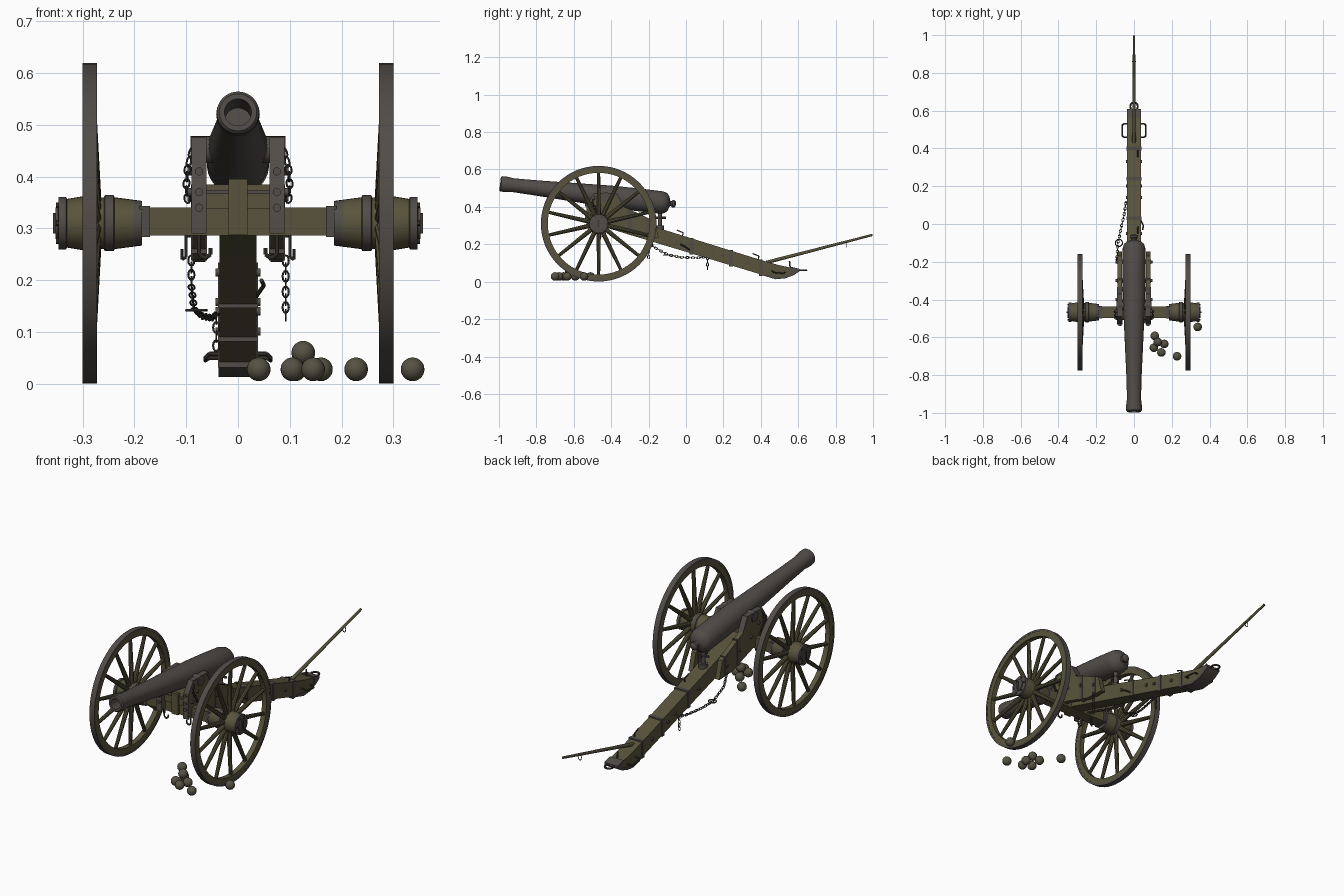
import bpy, bmesh, math
from mathutils import Vector, Matrix

if "Cube" in bpy.data.objects:
    bpy.data.objects.remove(bpy.data.objects["Cube"])

def mat(name, col):
    m = bpy.data.materials.new(name)
    m.diffuse_color = (*col, 1)
    m.use_nodes = True
    m.node_tree.nodes["Principled BSDF"].inputs["Base Color"].default_value = m.diffuse_color
    return m

WOOD = mat("olive_wood", (0.098, 0.088, 0.045))
IRON = mat("dark_iron", (0.082, 0.072, 0.064))
SHOT = mat("shot_iron", (0.092, 0.083, 0.056))
CHAIN = mat("black_iron", (0.05, 0.046, 0.036))

def finish(bm, name, mats, mirror=False, rule=None):
    bmesh.ops.recalc_face_normals(bm, faces=bm.faces)
    if rule:
        for f in bm.faces:
            f.material_index = rule(f.calc_center_median())
    me = bpy.data.meshes.new(name)
    bm.to_mesh(me)
    bm.free()
    ob = bpy.data.objects.new(name, me)
    bpy.context.collection.objects.link(ob)
    for m in mats:
        me.materials.append(m)
    if mirror:
        ob.modifiers.new("Mirror", 'MIRROR')
    return ob

def frame(p, d):
    return Matrix.Translation(p) @ Vector(d).to_track_quat('Z', 'Y').to_matrix().to_4x4()

def lathe(bm, prof, p, d, n=32, closed=False):
    """Revolve (radius, distance) points about the axis d through p."""
    vs = [bm.verts.new((r, 0, t)) for r, t in prof]
    es = [bm.edges.new(e) for e in zip(vs, vs[1:])]
    if closed:
        es.append(bm.edges.new((vs[-1], vs[0])))
    g = bmesh.ops.spin(bm, geom=vs + es, cent=(0, 0, 0), axis=(0, 0, 1),
                       angle=2 * math.pi, steps=n, use_merge=False)
    allv = list({v for e in es for f in e.link_faces for v in f.verts} | set(vs))
    seen, stack = set(allv), list(allv)
    while stack:
        for e in stack.pop().link_edges:
            for w in e.verts:
                if w not in seen:
                    seen.add(w)
                    stack.append(w)
    bmesh.ops.transform(bm, matrix=frame(p, d), verts=list(seen))
    bmesh.ops.remove_doubles(bm, verts=list(seen), dist=1e-5)

def bar(bm, a, b, r0, r1=None, n=10):
    a, b = Vector(a), Vector(b)
    bmesh.ops.create_cone(bm, cap_ends=True, segments=n, radius1=r0, radius2=r0 if r1 is None else r1,
                          depth=(b - a).length, matrix=frame((a + b) / 2, b - a))

def box(bm, x0, x1, y0, y1, z0, z1):
    m = Matrix.Translation(((x0 + x1) / 2, (y0 + y1) / 2, (z0 + z1) / 2))
    bmesh.ops.create_cube(bm, size=1, matrix=m @ Matrix.Diagonal((x1 - x0, y1 - y0, z1 - z0, 1)))

def slab(bm, prof, x0, x1):
    """Extrude a (y, z) outline from x0 to x1."""
    f = bm.faces.new([bm.verts.new((x0, y, z)) for y, z in prof])
    g = bmesh.ops.extrude_face_region(bm, geom=[f])
    bmesh.ops.translate(bm, vec=(x1 - x0, 0, 0),
                        verts=[v for v in g['geom'] if isinstance(v, bmesh.types.BMVert)])

def ring(bm, m, rx, ry, wire, n=12, k=6):
    """Oval wire ring in the local xy plane of m."""
    rows = []
    for i in range(n):
        a = 2 * math.pi * i / n
        c, s = math.cos(a), math.sin(a)
        rows.append([bm.verts.new(m @ Vector((c * (rx + wire * math.cos(b)), s * (ry + wire * math.cos(b)),
                     wire * math.sin(b)))) for b in (2 * math.pi * j / k for j in range(k))])
    for i in range(n):
        for j in range(k):
            p, q = rows[i], rows[(i + 1) % n]
            bm.faces.new((p[j], q[j], q[(j + 1) % k], p[(j + 1) % k]))

def chain(bm, pts, step=0.016):
    i = 0
    for a, b in zip(pts, pts[1:]):
        a, b = Vector(a), Vector(b)
        n = max(1, round((b - a).length / step))
        for j in range(n):
            m = frame(a.lerp(b, (j + 0.5) / n), b - a) @ Matrix.Rotation(math.pi / 2 * (i % 2), 4, 'Z')
            ring(bm, m @ Matrix.Rotation(math.pi / 2, 4, 'X'), 0.006, 0.0105, 0.002)
            i += 1

def wire(bm, pts, r):
    for a, b in zip(pts, pts[1:]):
        bar(bm, a, b, r, n=8)

WY, WZ, X = -0.467, 0.31, (1, 0, 0)

# Gun barrel with bore, rounded breech and knob
bm = bmesh.new()
axis = Vector((0, 0.91, -0.106)).normalized()
muzzle = Vector((0, -0.994, 0.524))
lathe(bm, [(0, .15), (.026, .15), (.026, 0), (.036, 0), (.041, .006), (.042, .03), (.037, .07), (.041, .2),
           (.051, .42), (.059, .6), (.061, .75), (.060, .87), (.054, .893), (.038, .907), (.016, .914),
           (.013, .92), (.02, .928), (.02, .938), (.012, .945), (0, .947)], muzzle, axis, 40)
finish(bm, "barrel", [IRON])
bm = bmesh.new()
bar(bm, (-.092, -.43, .452), (.092, -.43, .452), .026, n=24)
finish(bm, "trunnions", [IRON])

# Wheels: felloe ring, iron tyre, spokes and hub
bm = bmesh.new()
lathe(bm, [(.272, .273), (.300, .273), (.300, .299), (.272, .299)], (0, WY, WZ), X, 64, True)
finish(bm, "wheel_rim", [WOOD], True)
bm = bmesh.new()
lathe(bm, [(.299, .272), (.309, .272), (.309, .300), (.299, .300)], (0, WY, WZ), X, 64, True)
finish(bm, "wheel_tyre", [IRON], True)
bm = bmesh.new()
for i in range(14):
    a = 2 * math.pi * (i + .5) / 14
    c, s = math.cos(a), math.sin(a)
    bar(bm, (.276, WY + .04 * c, WZ + .04 * s), (.285, WY + .28 * c, WZ + .28 * s), .0125, .0085)
finish(bm, "wheel_spokes", [WOOD], True)
bm = bmesh.new()
lathe(bm, [(0, .185), (.043, .185), (.045, .2), (.05, .238), (.054, .24), (.054, .257), (.05, .259), (.05, .27),
           (.052, .3), (.047, .33), (.051, .332), (.051, .346), (.03, .347), (.03, .352), (0, .352)],
      (0, WY, WZ), X, 32)
finish(bm, "wheel_hub", [WOOD, IRON], True,
       lambda c: int(.239 < c.x < .258 or c.x > .331 or c.x < .2))
bm = bmesh.new()
box(bm, .348, .357, WY - .005, WY + .005, .29, .33)
for i in range(6):
    a = i * math.pi / 3
    p = (WY + .04 * math.cos(a), WZ + .04 * math.sin(a))
    bar(bm, (.345, *p), (.351, *p), .005, n=6)
finish(bm, "hub_pins", [CHAIN], True)

# Axle beam with iron end bands and centre strap
bm = bmesh.new()
box(bm, -.19, .19, -.498, -.436, .286, .340)
box(bm, -.064, .064, -.505, -.40, .337, .385)
finish(bm, "axle", [WOOD])
bm = bmesh.new()
box(bm, .17, .19, -.501, -.433, .283, .343)
box(bm, .0, .064, -.508, -.50, .366, .374)
finish(bm, "axle_bands", [IRON], True)
bm = bmesh.new()
box(bm, -.018, .018, -.513, -.495, .287, .395)
finish(bm, "axle_centre_plate", [WOOD])

# Cheeks that carry the barrel
bm = bmesh.new()
slab(bm, [(-.525, .30), (-.525, .41), (-.485, .466), (-.375, .466), (-.34, .405), (-.17, .325), (-.145, .235),
          (-.25, .24), (-.42, .295)], .063, .088)
finish(bm, "cheek", [WOOD], True)
bm = bmesh.new()
slab(bm, [(-.532, .29), (-.532, .412), (-.49, .475), (-.37, .475), (-.333, .405), (-.345, .405), (-.378, .466),
          (-.483, .466), (-.523, .41), (-.523, .29)], .061, .090)
for y, z0, z1 in ((-.30, .252, .385), (-.2, .238, .338)):
    box(bm, .06, .091, y - .012, y + .012, z0, z1)
for z in (.34, .37, .41):
    bar(bm, (.075, -.54, z), (.075, -.525, z), .008, n=12)
for y, z in ((-.5, .37), (-.4, .36), (-.3, .33), (-.2, .29), (-.46, .41)):
    bar(bm, (.085, y, z), (.097, y, z), .008, n=12)
finish(bm, "cheek_irons", [IRON], True)

# Trail beam with curved shoe
bm = bmesh.new()
slab(bm, [(-.49, .30), (-.49, .375), (-.38, .358), (-.1, .272), (.42, .11), (.50, .088), (.60, .066), (.60, .056),
          (.57, .036), (.53, .022), (.48, .016), (.43, .03), (-.15, .205), (-.42, .287)], -.036, .036)
finish(bm, "trail", [WOOD])
bm = bmesh.new()
slab(bm, [(.40, .036), (.48, .013), (.53, .018), (.575, .034), (.608, .056), (.608, .068), (.56, .08), (.56, .04),
          (.5, .028), (.42, .04)], -.038, .038)
for y in (.03, .24, .40):
    z = .241 - .311 * y
    box(bm, -.039, .039, y - .01, y + .01, z - .085, z + .003)
for s in (-1, 1):
    for y in (-.05, .14, .2, .33):
        z = .2 - .3 * y
        bar(bm, (.034 * s, y, z), (.043 * s, y, z), .008, n=12)
finish(bm, "trail_irons", [IRON])

# Towing ring, lifting handles and hooks on the trail
bm = bmesh.new()
ring(bm, Matrix.Translation((0, .622, .061)), .02, .022, .005, 20, 8)
finish(bm, "towing_ring", [CHAIN])
bm = bmesh.new()
wire(bm, [(.03, .46, .058), (.055, .46, .058), (.063, .468, .05), (.063, .522, .045), (.055, .53, .05),
          (.03, .53, .05)], .004)
finish(bm, "trail_handle", [CHAIN], True)
bm = bmesh.new()
for y, z in ((-.04, .25), (.365, .125)):
    wire(bm, [(.02, y + .02, z - .01), (.02, y + .025, z + .012), (.02, y - .01, z + .026)], .003)
wire(bm, [(0, .56, .05), (0, .553, .11)], .004)
wire(bm, [(.036, .02, .17), (.05, -.01, .19), (.045, -.03, .2)], .004)
finish(bm, "trail_hooks", [CHAIN])

# Handspike lever
bm = bmesh.new()
bar(bm, (0, .43, .103), (0, .997, .25), .0095, .006, 12)
finish(bm, "handspike", [WOOD])
bm = bmesh.new()
ring(bm, Matrix.Translation((0, .86, .2)) @ Matrix.Rotation(math.pi / 2, 4, 'X'), .009, .015, .002)
finish(bm, "handspike_ring", [CHAIN])

# Elevating screw under the breech
bm = bmesh.new()
bar(bm, (0, -.14, .24), (0, -.14, .372), .011, n=16)
bar(bm, (0, -.14, .27), (0, -.14, .30), .022, n=16)
bar(bm, (-.032, -.14, .342), (.032, -.14, .342), .006)
bar(bm, (0, -.172, .342), (0, -.108, .342), .006)
finish(bm, "elevating_screw", [IRON])

# Chains and under-axle hooks
bm = bmesh.new()
chain(bm, [(-.09, -.2, .245), (-.09, -.18, .19), (-.085, -.1, .145), (-.07, -.03, .131), (-.05, .06, .127),
           (-.042, .115, .135), (-.042, .115, .065)])
ring(bm, Matrix.Translation((-.08, -.1, .142)), .019, .019, .003, 16)
chain(bm, [(.092, -.2, .245), (.092, -.2, .125)])
finish(bm, "drag_chains", [CHAIN])
bm = bmesh.new()
chain(bm, [(.088, -.49, .455), (.097, -.5, .42), (.1, -.48, .38), (.097, -.46, .35)])
wire(bm, [(.075, -.49, .29), (.075, -.49, .25), (.064, -.49, .242), (.053, -.49, .25), (.053, -.49, .262)], .004)
wire(bm, [(.1, -.45, .29), (.1, -.45, .245), (.108, -.45, .24), (.108, -.45, .26)], .003)
finish(bm, "cheek_chains_and_hooks", [CHAIN], True)

# Pile of round shot
bm = bmesh.new()
for x, y, z in ((.11, -.592, .028), (.16, -.635, .028), (.105, -.655, .028), (.145, -.68, .028),
                (.126, -.625, .06), (.228, -.70, .028), (.337, -.545, .028), (.04, -.51, .028)):
    bmesh.ops.create_uvsphere(bm, u_segments=24, v_segments=14, radius=.0228, matrix=Matrix.Translation((x, y, z)))
finish(bm, "round_shot", [SHOT])

# Smooth the round parts, keep the edges sharp
for ob in bpy.context.collection.objects:
    ob.select_set(True)
    bpy.context.view_layer.objects.active = ob
bpy.ops.object.shade_smooth_by_angle(angle=math.radians(35))
